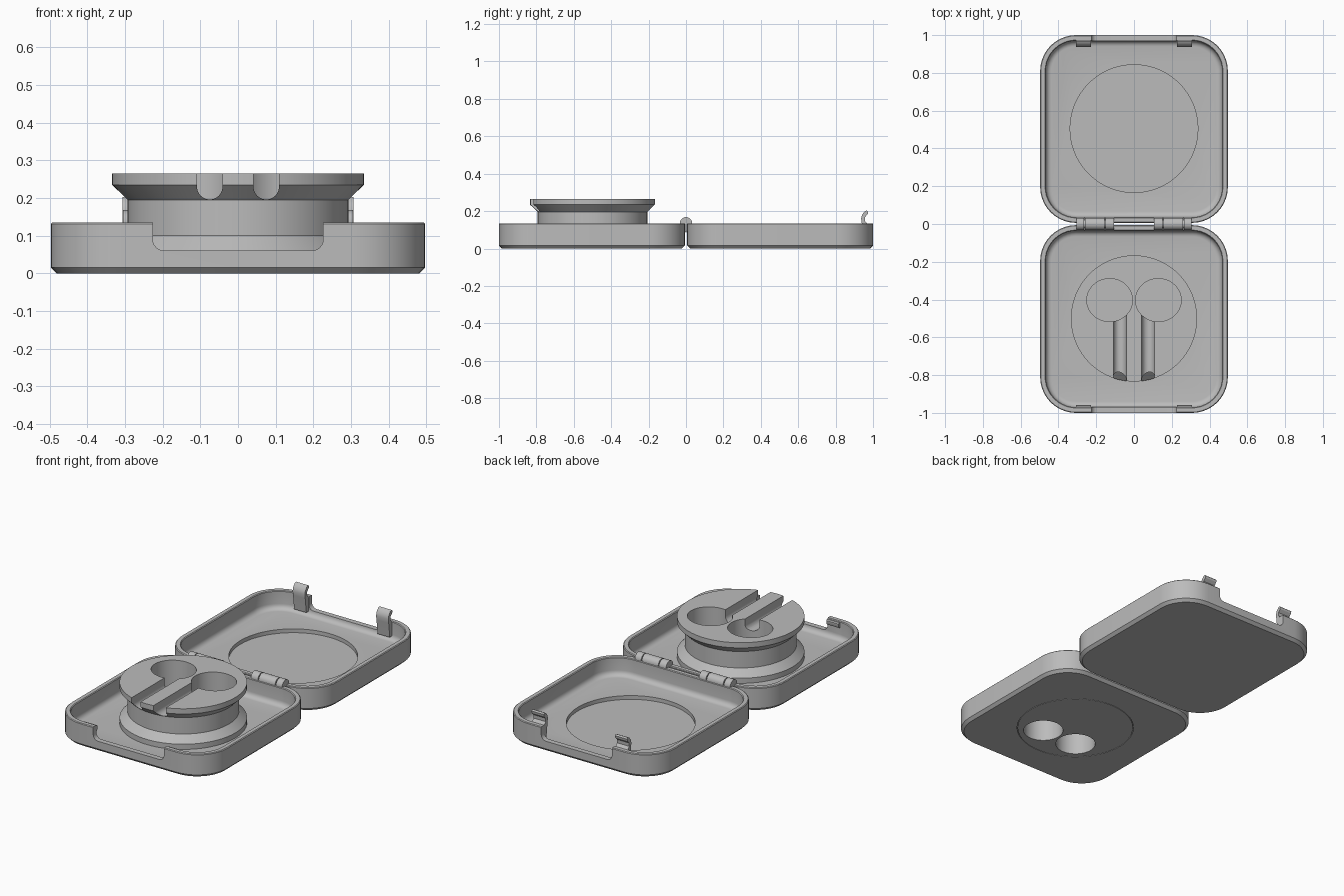
import bpy, bmesh, math
from mathutils import Matrix, Vector

cube = bpy.data.objects.get("Cube")
if cube:
    bpy.data.objects.remove(cube, do_unlink=True)

grey = bpy.data.materials.new("mid grey plastic")
grey.use_nodes = True
grey.diffuse_color = (0.5, 0.5, 0.5, 1)
grey.node_tree.nodes["Principled BSDF"].inputs["Base Color"].default_value = (0.5, 0.5, 0.5, 1)


def finish(name, bm):
    bmesh.ops.recalc_face_normals(bm, faces=bm.faces)
    mesh = bpy.data.meshes.new(name)
    bm.to_mesh(mesh)
    bm.free()
    mesh.materials.append(grey)
    ob = bpy.data.objects.new(name, mesh)
    bpy.context.collection.objects.link(ob)
    return ob


def loft(name, rings):
    """Skin a stack of equal-length rings and cap both ends."""
    bm = bmesh.new()
    loops = [[bm.verts.new(p) for p in ring] for ring in rings]
    n = len(loops[0])
    for a, b in zip(loops, loops[1:]):
        for i in range(n):
            j = (i + 1) % n
            bm.faces.new((a[i], a[j], b[j], b[i]))
    bm.faces.new(loops[0])
    bm.faces.new(loops[-1])
    return finish(name, bm)


def rounded_ring(y, half_x, half_y, r, z, steps=10):
    pts = []
    for k, (sx, sy) in enumerate(((1, 1), (-1, 1), (-1, -1), (1, -1))):
        for i in range(steps + 1):
            a = math.pi / 2 * (k + i / steps)
            pts.append((sx * (half_x - r) + r * math.cos(a),
                        y + sy * (half_y - r) + r * math.sin(a), z))
    return pts


def disc_stack(name, x, y, profile, squash=1, n=96):
    """Turned solid from (radius, height) pairs."""
    return loft(name, [[(x + r * math.cos(2 * math.pi * i / n),
                         y + r * squash * math.sin(2 * math.pi * i / n), z)
                        for i in range(n)] for r, z in profile])


def extrude_x(name, outline, x0, x1):
    return loft(name, [[(x, y, z) for y, z in outline] for x in (x0, x1)])


def extrude_y(name, outline, y0, y1):
    return loft(name, [[(x, y, z) for x, z in outline] for y in (y0, y1)])


def arc(cx, cz, r, a0, a1, n=12):
    return [(cx + r * math.cos(math.radians(a0 + (a1 - a0) * i / n)),
             cz + r * math.sin(math.radians(a0 + (a1 - a0) * i / n))) for i in range(n + 1)]


def cut(ob, cutter):
    mod = ob.modifiers.new("cut", "BOOLEAN")
    mod.operation = "DIFFERENCE"
    mod.solver = "EXACT"
    mod.object = cutter
    bpy.context.view_layer.objects.active = ob
    bpy.ops.object.modifier_apply(modifier="cut")
    bpy.data.objects.remove(cutter, do_unlink=True)


RIM, FLOOR = 0.135, 0.03


def tray(name, side):
    """Rounded shell with chamfered base, filleted floor and a thumb notch."""
    y, hx, hy, r = side * 0.503, 0.497, 0.497, 0.19
    inset = [(0.016, 0), (0, 0.016), (0, RIM - 0.004), (0.004, RIM), (0.026, RIM), (0.03, RIM - 0.004)]
    inset += [(0.03 + 0.03 * (1 - math.cos(a)), FLOOR + 0.03 * (1 - math.sin(a)))
              for a in [math.pi / 2 * i / 5 for i in range(6)]]
    ob = loft(name, [rounded_ring(y, hx - d, hy - d, r - d, z) for d, z in inset])
    w, c, low = 0.226, 0.03, 0.06
    notch = [(-w, 0.3)] + arc(-w + c, low + c, c, 180, 270, 6) + arc(w - c, low + c, c, 270, 360, 6) + [(w, 0.3)]
    ends = sorted((side * 0.95, side * 1.1))
    cut(ob, extrude_y("notch_cutter", notch, *ends))
    return ob


# Trays: base with a round opening, lid with a shallow round recess
base = tray("base_tray", -1)
cut(base, disc_stack("opening_cutter", 0, -0.5, [(0.318, -0.1), (0.318, 0.1)]))
lid = tray("lid_tray", 1)
cut(lid, disc_stack("recess_cutter", 0, 0.505, [(0.338, 0.008), (0.338, 0.1)]))

# Cable spool: plug, lower flange, neck, upper flange
spool = disc_stack("cable_spool", 0, -0.5, [
    (0.315, 0.0), (0.315, FLOOR), (0.334, FLOOR), (0.334, 0.06), (0.293, 0.1),
    (0.293, 0.195), (0.334, 0.235), (0.334, 0.265)])
for s in (-1, 1):
    cut(spool, disc_stack("pod_cutter", s * 0.129, -0.403, [(0.121, 0.09), (0.121, 0.4)], 0.94, 64))
    slot = [(s * 0.075 + 0.034, 0.4)] + arc(s * 0.075, 0.23, 0.034, 0, -180) + [(s * 0.075 - 0.034, 0.4)]
    cut(spool, extrude_y("slot_cutter", slot, -0.95, -0.45))
    cut(spool, disc_stack("tip_cutter", s * 0.115, -0.635, [(0.108, -0.1), (0.108, 0.15)], 1, 64))

parts = [base, lid, spool]

# Latch hooks on the lid and matching catches on the base
hook = [(0.972, 0.05), (0.972, 0.13), (0.956, 0.148), (0.957, 0.168), (0.972, 0.184), (0.974, 0.196),
        (0.966, 0.203), (0.955, 0.198), (0.941, 0.18), (0.936, 0.16), (0.94, 0.135), (0.95, 0.05)]
catch = [(-0.975, 0.095), (-0.962, 0.1), (-0.957, 0.11), (-0.957, 0.124), (-0.962, 0.13), (-0.975, 0.13)]
for s, side in ((1, "left"), (-1, "right")):
    x0, x1 = sorted((s * 0.228, s * 0.306))
    parts.append(extrude_x(side + "_latch_hook", hook, x0, x1))
    parts.append(extrude_x(side + "_latch_catch", catch, x0, x1))
    # Hinge: three knuckles, the outer pair reaching to the base and the middle to the lid
    for label, a, b, way in (("outer", 0.265, 0.305, -1), ("middle", 0.155, 0.26, 1), ("inner", 0.105, 0.15, -1)):
        knuckle = arc(0, RIM, 0.033, 0, 180, 16)
        if way > 0:
            knuckle += [(-0.033, 0.125), (0.005, 0.085), (0.033, 0.085)]
        else:
            knuckle += [(-0.033, 0.085), (-0.005, 0.085), (0.033, 0.125)]
        x0, x1 = sorted((s * a, s * b))
        parts.append(extrude_x(side + "_hinge_" + label, knuckle, x0, x1))
    x0, x1 = sorted((s * 0.11, s * 0.3))
    parts.append(extrude_x(side + "_hinge_pin", arc(0, RIM, 0.022, 0, 345, 23), x0, x1))

# Smooth shading with sharp edges kept
bpy.ops.object.select_all(action="DESELECT")
for ob in parts:
    ob.select_set(True)
bpy.context.view_layer.objects.active = base
bpy.ops.object.shade_smooth_by_angle(angle=math.radians(30))
